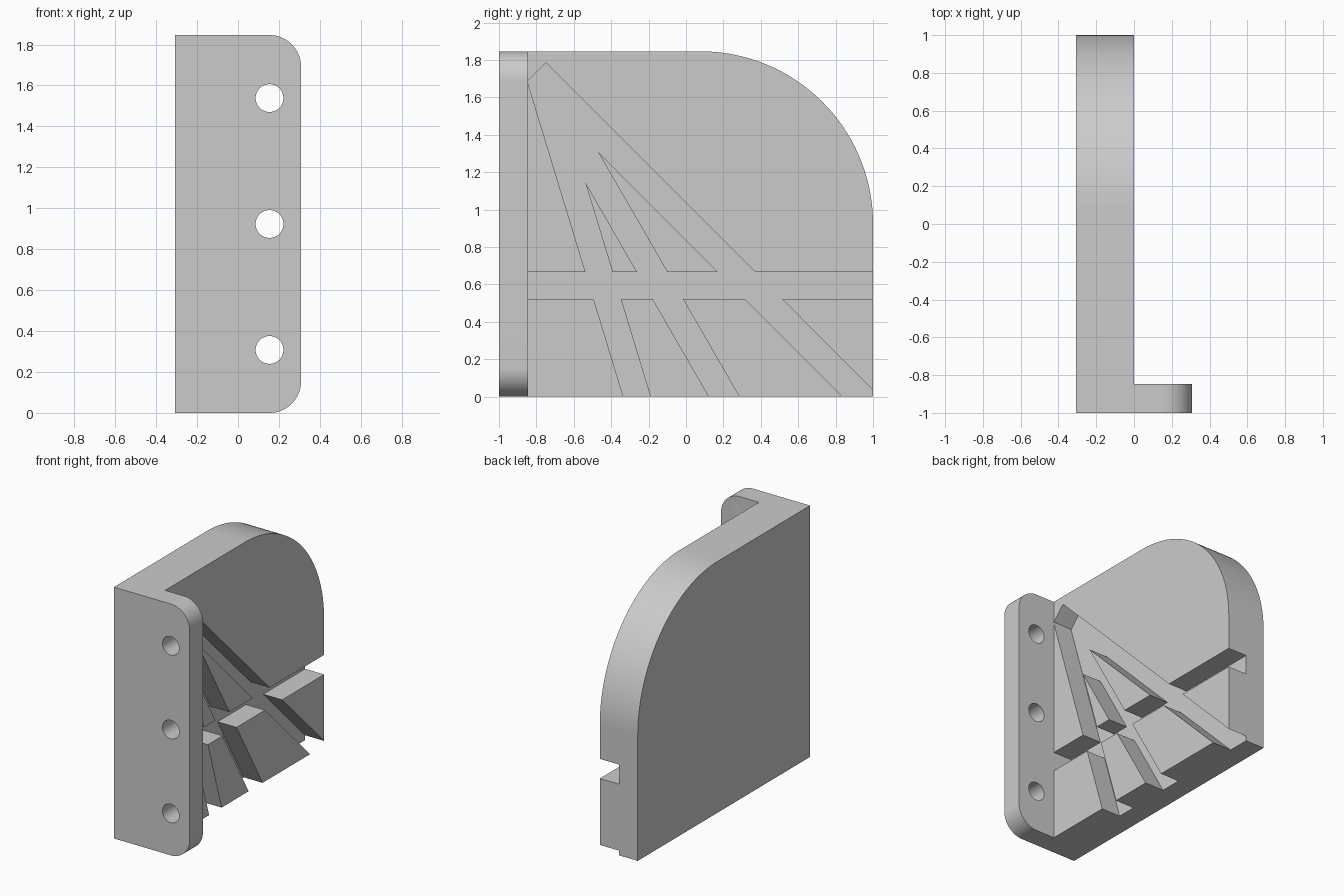
import bpy, bmesh
from math import sin, cos, pi, radians

cube = bpy.data.objects.get("Cube")
if cube:
    bpy.data.objects.remove(cube, do_unlink=True)

HALF_W, HALF_D, HEIGHT = 0.308, 1.0, 1.846
FLANGE_BACK = -0.846
GROOVE_FLOOR = -0.154

grey = bpy.data.materials.new("plain grey")
grey.use_nodes = True
grey.diffuse_color = (0.6, 0.6, 0.6, 1)
grey.node_tree.nodes["Principled BSDF"].inputs["Base Color"].default_value = (0.6, 0.6, 0.6, 1)


def arc(cx, cy, r, start, end, n):
    """Points along an arc, angles in degrees."""
    angles = [radians(start + (end - start) * i / n) for i in range(n + 1)]
    return [(cx + r * cos(a), cy + r * sin(a)) for a in angles]


def prism(name, profile, axis, lo, hi):
    """Extrude a 2D profile: (y, z) along x, or (x, z) along y."""
    def place(p, t):
        return (t, p[0], p[1]) if axis == "x" else (p[0], t, p[1])
    bm = bmesh.new()
    face = bm.faces.new([bm.verts.new(place(p, lo)) for p in profile])
    new = bmesh.ops.extrude_face_region(bm, geom=[face])["geom"]
    move = [0, 0, 0]
    move["xy".index(axis)] = hi - lo
    bmesh.ops.translate(bm, vec=move, verts=[v for v in new if isinstance(v, bmesh.types.BMVert)])
    bmesh.ops.recalc_face_normals(bm, faces=bm.faces)
    mesh = bpy.data.meshes.new(name)
    bm.to_mesh(mesh)
    bm.free()
    mesh.materials.append(grey)
    obj = bpy.data.objects.new(name, mesh)
    bpy.context.collection.objects.link(obj)
    return obj


def combine(target, tool, operation):
    """Apply an exact boolean and discard the tool."""
    tool.hide_render = True
    mod = target.modifiers.new("boolean", "BOOLEAN")
    mod.operation, mod.solver, mod.object = operation, "EXACT", tool
    bpy.context.view_layer.objects.active = target
    bpy.ops.object.modifier_apply(modifier=mod.name)
    bpy.data.objects.remove(tool, do_unlink=True)


# Thick web plate with one large rounded corner
R = HEIGHT / 2
web = [(-HALF_D, 0), (HALF_D, 0)] + arc(HALF_D - R, R, R, 0, 90, 48) + [(-HALF_D, HEIGHT)]
bracket = prism("bracket", web, "x", -HALF_W, 0)

# Grooves in the inner face: one level, three fanning out from the flange
LOW = -0.1


def steep(y0, z, slope):
    """Point at height z on an edge that meets the base at y0."""
    return (y0 - z / slope, z)


grooves = {
    "level_groove": [(-0.93, 0.523), (1.1, 0.523), (1.1, 0.667), (-0.93, 0.667)],
    "diagonal_groove": [(-0.848, 1.686), steep(0.836, LOW, 1), steep(1.035, LOW, 1), (-0.749, 1.785)],
    "middle_groove": [steep(y, z, 1.732) for y, z in
                      ((0.123, 1.5), (0.123, LOW), (0.285, LOW), (0.285, 1.5))],
    "steep_groove": [(-0.848, 1.686), steep(-0.335, LOW, 3.287),
                     steep(-0.19, LOW, 3.287), steep(-0.19, 1.55, 3.287)],
}
for name, profile in grooves.items():
    combine(bracket, prism(name, profile, "x", GROOVE_FLOOR, 0.1), "DIFFERENCE")

# Front flange with two rounded corners and three screw holes
r = 0.154
outline = ([(-HALF_W, 0)] + arc(HALF_W - r, r, r, -90, 0, 24)
           + arc(HALF_W - r, HEIGHT - r, r, 0, 90, 24) + [(-HALF_W, HEIGHT)])
combine(bracket, prism("flange", outline, "y", -HALF_D, FLANGE_BACK), "UNION")
for z in (HEIGHT / 6, HEIGHT / 2, HEIGHT * 5 / 6):
    hole = arc(0.154, z, 0.068, 0, 360, 48)[:-1]
    combine(bracket, prism("screw_hole", hole, "y", -1.1, -0.7), "DIFFERENCE")

# Smooth the curved surfaces, keep edges sharp
bpy.ops.object.select_all(action="DESELECT")
bracket.select_set(True)
bpy.context.view_layer.objects.active = bracket
bpy.ops.object.shade_smooth_by_angle(angle=radians(25))
